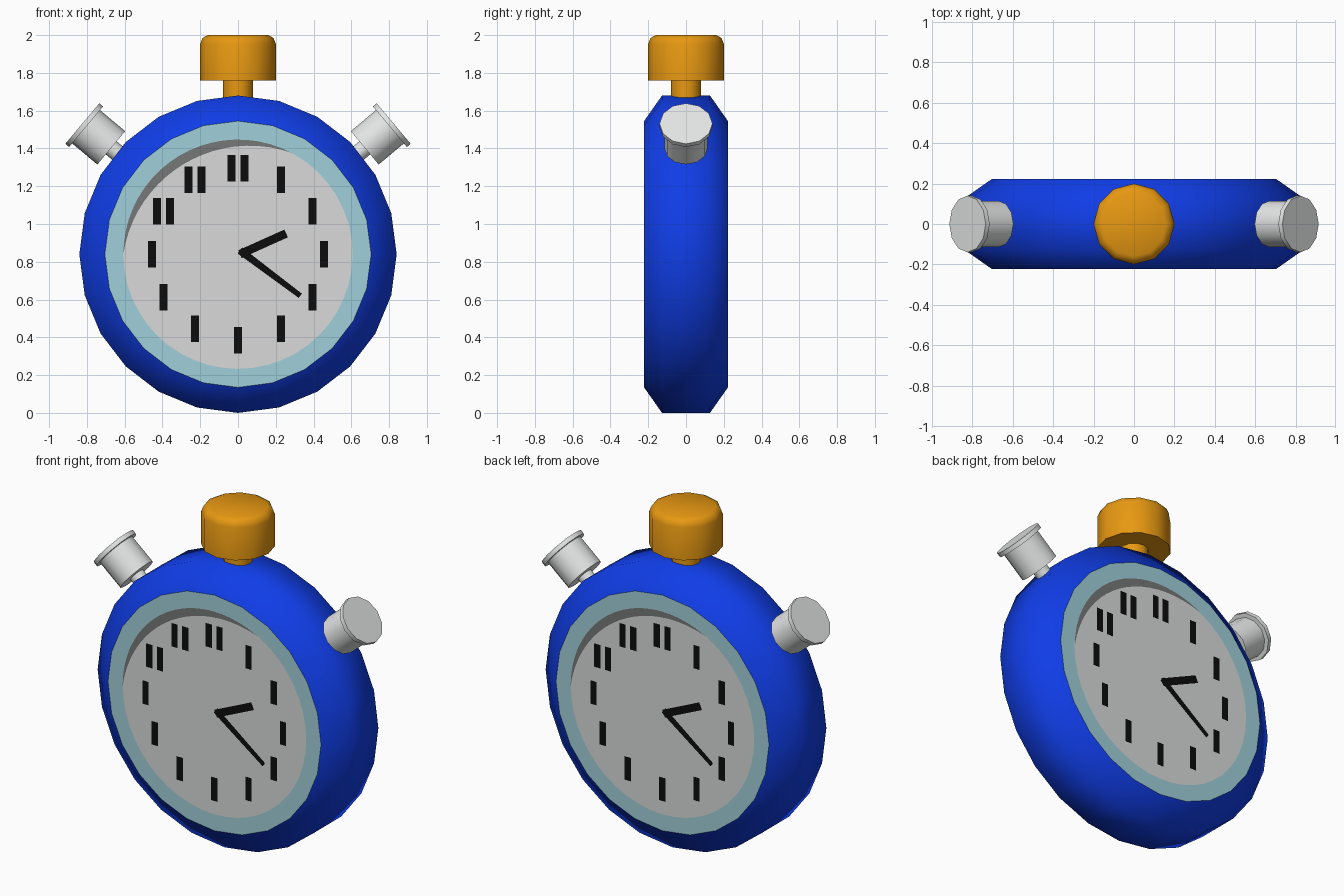
import bpy, bmesh, math
from mathutils import Matrix, Vector

if "Cube" in bpy.data.objects:
    bpy.data.objects.remove(bpy.data.objects["Cube"])

CZ = 0.84          # height of the case centre
HALF = 0.222       # half depth of the case


def material(name, r, g, b):
    m = bpy.data.materials.new(name)
    lin = [((c / 255 + 0.055) / 1.055) ** 2.4 if c > 10 else c / 255 / 12.92 for c in (r, g, b)]
    m.diffuse_color = (*lin, 1)
    m.use_nodes = True
    m.node_tree.nodes["Principled BSDF"].inputs["Base Color"].default_value = m.diffuse_color
    return m


blue = material("case blue", 16, 62, 235)
orange = material("crown orange", 235, 155, 18)
white = material("button pale grey", 230, 233, 232)
teal = material("ring pale teal", 160, 208, 218)
grey = material("dial light grey", 216, 218, 217)
dark = material("dial edge dark grey", 118, 119, 119)
black = material("hand black", 12, 12, 12)


def finish(name, bm, mat, angle=None):
    me = bpy.data.meshes.new(name)
    bm.to_mesh(me)
    bm.free()
    me.materials.append(mat)
    if angle:
        me.polygons.foreach_set("use_smooth", [True] * len(me.polygons))
        me.set_sharp_from_angle(angle=math.radians(angle))
    ob = bpy.data.objects.new(name, me)
    bpy.context.collection.objects.link(ob)
    return ob


def lathe(name, profile, n, mat, mtx=Matrix(), caps=True, angle=40):
    """Revolve (radius, height) points, listed bottom to top, round z."""
    bm = bmesh.new()
    rings = [[bm.verts.new((r * math.cos(2 * math.pi * k / n), r * math.sin(2 * math.pi * k / n), h))
              for k in range(n)] for r, h in profile]
    for a, b in zip(rings, rings[1:]):
        for k in range(n):
            j = (k + 1) % n
            bm.faces.new((a[k], a[j], b[j], b[k]))
    if caps:
        bm.faces.new(rings[0][::-1])
        bm.faces.new(rings[-1])
    bm.transform(mtx)
    return finish(name, bm, mat, angle)


def plates(name, polys, lift, mat, side):
    """Flat faces on the front (side 1) or back (side -1), given as (u, v) outlines."""
    bm = bmesh.new()
    for poly in polys:
        bm.faces.new([bm.verts.new((side * u, -side * (HALF + lift), CZ + v)) for u, v in poly])
    bmesh.ops.remove_doubles(bm, verts=bm.verts, dist=1e-5)
    return finish(name, bm, mat)


def polar(r, deg):
    return (r * math.cos(math.radians(deg)), r * math.sin(math.radians(deg)))


def bar(a, b, w0, w1):
    """Tapered strip from a to b, anticlockwise."""
    a, b = Vector(a), Vector(b)
    d = (b - a).normalized()
    s = Vector((-d.y, d.x))
    return [a - s * w0 / 2, b - s * w1 / 2, b + s * w1 / 2, a + s * w0 / 2]


# Case with chamfered rims
lathe("case", [(0.705, -HALF), (0.84, -0.127), (0.84, 0.127), (0.705, HALF)], 24, blue,
      Matrix.Translation((0, 0, CZ)) @ Matrix.Rotation(math.pi / 2, 4, 'X'), caps=False, angle=65)

# Crown and its stem
lathe("crown", [(0.08, 1.64), (0.08, 1.76), (0.2, 1.76), (0.2, 1.955), (0.188, 1.985), (0.16, 2.0)],
      12, orange)

# Two tilted side buttons
for side, name in ((-1, "left_button"), (1, "right_button")):
    lathe(name, [(0.045, 0.78), (0.045, 0.876), (0.115, 0.876), (0.115, 1.05), (0.14, 1.05), (0.14, 1.076)],
          12, white, Matrix.Translation((0, 0, CZ)) @ Matrix.Rotation(side * math.radians(50), 4, 'Y'))

# Same dial on front and back
N, R = 48, 0.607
STEP = 360 / N


def rim(k):
    # odd points lie on the middle of the 24-sided rim's edges
    return polar(0.705 * (math.cos(math.radians(STEP)) if k % 2 else 1), k * STEP)


def crescent(deg):
    return R - 0.103 * (math.cos(math.radians(deg - 121)) - math.cos(math.radians(59)))


for side, tag in ((1, "front"), (-1, "back")):
    plates(tag + "_ring", [[polar(R, k * STEP), rim(k), rim(k + 1), polar(R, (k + 1) * STEP)]
                           for k in range(N)], 0, teal, side)
    plates(tag + "_dial", [[polar(R, k * STEP) for k in range(N)]], 0, grey, side)
    # Dark crescent along the upper left of the dial
    arc = [62 + 118 * i / 20 for i in range(21)]
    plates(tag + "_dial_edge", [[polar(crescent(a), a), polar(R, a), polar(R, b), polar(crescent(b), b)]
                                for a, b in zip(arc, arc[1:])], 0.002, dark, side)
    # Plain hour marks, doubled for the last three hours
    marks = []
    for h in range(1, 13):
        u, v = polar(0.455, 90 - 30 * h)
        for off in ((-0.035, 0.035) if h > 9 else (0,)):
            marks.append(bar((u + off, v - 0.07), (u + off, v + 0.07), 0.042, 0.042))
    plates(tag + "_hour_marks", marks, 0.003, black, side)
    plates(tag + "_hour_hand", [bar((0.01, 0.0), (0.255, 0.11), 0.045, 0.045)], 0.004, black, side)
    plates(tag + "_minute_hand", [bar((0.01, 0.02), (0.33, -0.22), 0.04, 0.028)], 0.005, black, side)
